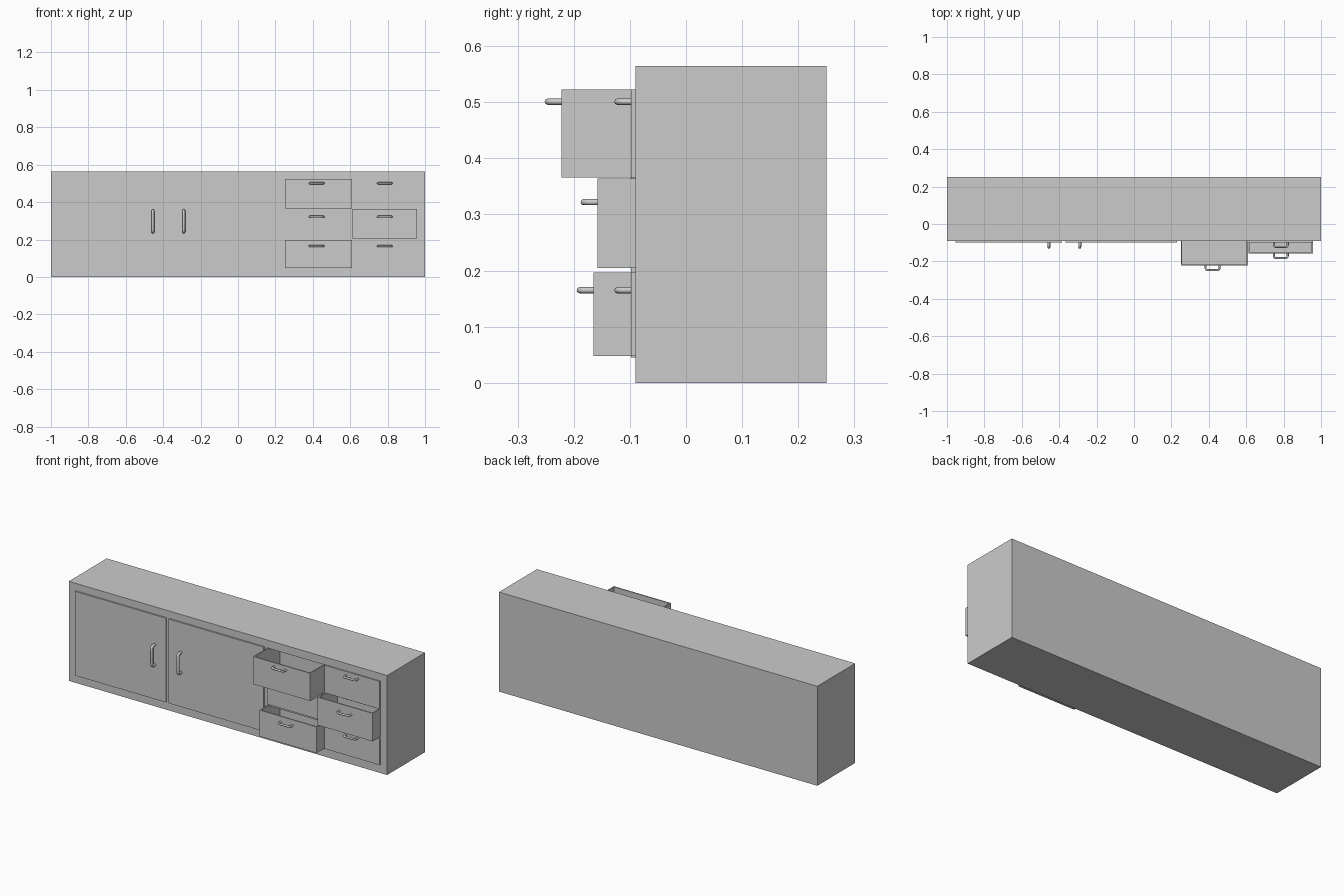
import bpy, bmesh, math
from mathutils import Vector

if "Cube" in bpy.data.objects:
    bpy.data.objects.remove(bpy.data.objects["Cube"])

FRONT = -0.09      # carcass front plane
CLOSED = -0.098    # face of closed doors and drawers
POCKET_BACK = 0.02


def add_box(bm, x, y, z):
    """Add a box spanning the three (min, max) ranges."""
    verts = bmesh.ops.create_cube(bm, size=1)["verts"]
    for v in verts:
        v.co = Vector([(r[0] + r[1]) / 2 + c * (r[1] - r[0])
                       for c, r in zip(v.co, (x, y, z))])
    return verts


def finish(bm, name):
    bmesh.ops.recalc_face_normals(bm, faces=bm.faces)
    me = bpy.data.meshes.new(name)
    bm.to_mesh(me)
    bm.free()
    ob = bpy.data.objects.new(name, me)
    bpy.context.collection.objects.link(ob)
    return ob


def box(name, x, y, z):
    bm = bmesh.new()
    add_box(bm, x, y, z)
    return finish(bm, name)


def drawer(name, x, y, z, wall=0.01):
    """Open-topped tray: inset the top face and push it down to the floor."""
    bm = bmesh.new()
    add_box(bm, x, y, z)
    bm.normal_update()
    top = max(bm.faces, key=lambda f: f.calc_center_median().z)
    bmesh.ops.inset_region(bm, faces=[top], thickness=wall)
    rim = bmesh.ops.extrude_face_region(bm, geom=[top])
    moved = [g for g in rim["geom"] if isinstance(g, bmesh.types.BMVert)]
    bmesh.ops.translate(bm, verts=moved, vec=(0, 0, wall - (z[1] - z[0])))
    if top.is_valid:
        bmesh.ops.delete(bm, geom=[top], context='FACES_ONLY')
    return finish(bm, name)


def handle(name, x, y, z, length, reach, radius, vertical=False):
    """Round bar bent into a U with rounded corners, standing off plane y."""
    h, d, r = length / 2 - radius, reach - radius, 0.012
    half = [(h, 0.003)]
    for i in range(5):
        a = math.radians(22.5 * i)
        half.append((h - r + r * math.cos(a), -d + r - r * math.sin(a)))
    path = half + [(-u, v) for u, v in reversed(half)]
    cu = bpy.data.curves.new(name + "_path", 'CURVE')
    cu.dimensions = '3D'
    cu.bevel_depth = radius
    cu.bevel_resolution = 2
    cu.use_fill_caps = True
    sp = cu.splines.new('POLY')
    sp.points.add(len(path) - 1)
    for p, (u, v) in zip(sp.points, path):
        p.co = (0, v, u, 1) if vertical else (u, v, 0, 1)
    ob = bpy.data.objects.new(name, cu)
    ob.location = (x, y, z)
    bpy.context.collection.objects.link(ob)
    bpy.ops.object.select_all(action='DESELECT')
    ob.select_set(True)
    bpy.context.view_layer.objects.active = ob
    bpy.ops.object.convert(target='MESH')
    bpy.ops.object.shade_smooth_by_angle(angle=math.radians(50))


# Carcass
carcass = box("carcass", (-1, 1), (FRONT, 0.25), (0, 0.565))

# Doors with upright handles
for side, x, hx in (("left", (-0.955, -0.385), -0.455),
                    ("right", (-0.367, 0.23), -0.29)):
    box(side + "_door", x, (CLOSED, FRONT + 0.004), (0.045, 0.523))
    handle(side + "_door_handle", hx, CLOSED, 0.297, 0.13, 0.034, 0.008, True)

# Drawers: columns (x range, handle x) and rows (z range), each pulled out to a front y
columns = {"left": ((0.25, 0.609), 0.42), "right": ((0.611, 0.957), 0.785)}
rows = {"top": (0.366, 0.523), "middle": (0.205, 0.364), "bottom": (0.048, 0.197)}
front_y = {("left", "top"): -0.222, ("right", "middle"): -0.158,
           ("left", "bottom"): -0.165}
handle_z = {"top": 0.501, "middle": 0.322, "bottom": 0.165}

pockets = bmesh.new()
for side, (x, hx) in columns.items():
    for row, z in rows.items():
        y = front_y.get((side, row), CLOSED)
        name = f"{side}_{row}_drawer"
        drawer(name, x, (y, POCKET_BACK - 0.002), z)
        handle(name + "_handle", hx, y, handle_z[row], 0.085, 0.03, 0.0055)
        add_box(pockets, (x[0] + 0.006, x[1] - 0.006), (-0.2, POCKET_BACK),
                (z[0] + 0.006, z[1] - 0.003))

# Cut the drawer openings into the carcass
cutter = finish(pockets, "drawer_openings")
cutter.hide_render = True
mod = carcass.modifiers.new("openings", 'BOOLEAN')
mod.operation = 'DIFFERENCE'
mod.solver = 'EXACT'
mod.object = cutter
bpy.context.view_layer.objects.active = carcass
bpy.ops.object.modifier_apply(modifier=mod.name)
bpy.data.objects.remove(cutter, do_unlink=True)
